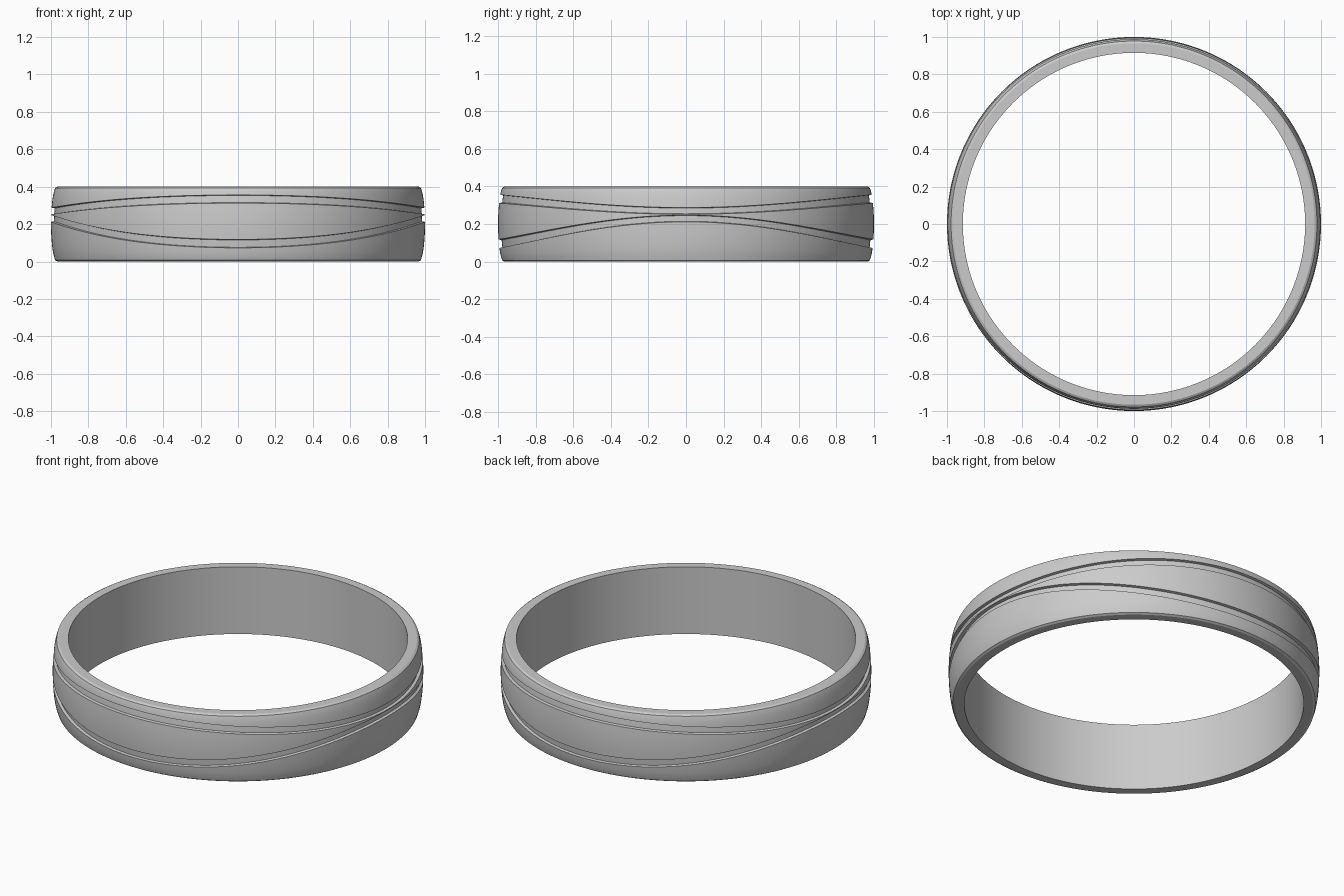
import bpy, bmesh, math

if "Cube" in bpy.data.objects:
    bpy.data.objects.remove(bpy.data.objects["Cube"])

SEGMENTS = 256
HEIGHT, INNER = 0.40, 0.915
DEPTH, WALL = 0.016, 0.003


def dome(z):
    # gently crowned outside of the band
    t = (z - 0.2) / 0.2
    return 1.0 - 0.018 * t * t - 0.007 * t ** 8


def strip(z0, z1, steps, sunk=0.0):
    # profile points up one stretch of the outside
    return [(dome(z0 + (z1 - z0) * i / steps) - sunk,
             z0 + (z1 - z0) * i / steps) for i in range(steps + 1)]


def section(angle):
    # grooves spread apart at front and back, and meet at the sides
    s = math.sin(angle) ** 2
    w = 1.3 * s - 0.3 * s * s

    def mix(side, front):
        return side + (front - side) * w

    low0, low1 = mix(0.212, 0.073), mix(0.248, 0.118)
    up0, up1 = mix(0.252, 0.312), mix(0.288, 0.356)
    pts = [(INNER, 0.0), (0.966, 0.0)]
    pts += strip(0.007, low0, 6)
    pts += strip(low0 + WALL, low1 - WALL, 2, DEPTH)
    pts += strip(low1, up0, 6)
    pts += strip(up0 + WALL, up1 - WALL, 2, DEPTH)
    pts += strip(up1, HEIGHT - 0.007, 6)
    pts += [(0.966, HEIGHT), (INNER, HEIGHT)]
    return pts


# grooved ring band, swept round the vertical axis
bm = bmesh.new()
rings = []
for i in range(SEGMENTS):
    a = 2 * math.pi * i / SEGMENTS
    rings.append([bm.verts.new((r * math.cos(a), r * math.sin(a), z))
                  for r, z in section(a)])
count = len(rings[0])
for i in range(SEGMENTS):
    p, q = rings[i], rings[(i + 1) % SEGMENTS]
    for j in range(count):
        k = (j + 1) % count
        bm.faces.new((p[j], q[j], q[k], p[k]))
bmesh.ops.recalc_face_normals(bm, faces=bm.faces)
mesh = bpy.data.meshes.new("ring_band")
bm.to_mesh(mesh)
bm.free()
band = bpy.data.objects.new("ring_band", mesh)
bpy.context.collection.objects.link(band)

bpy.context.view_layer.objects.active = band
band.select_set(True)
bpy.ops.object.shade_smooth_by_angle(angle=math.radians(30))
